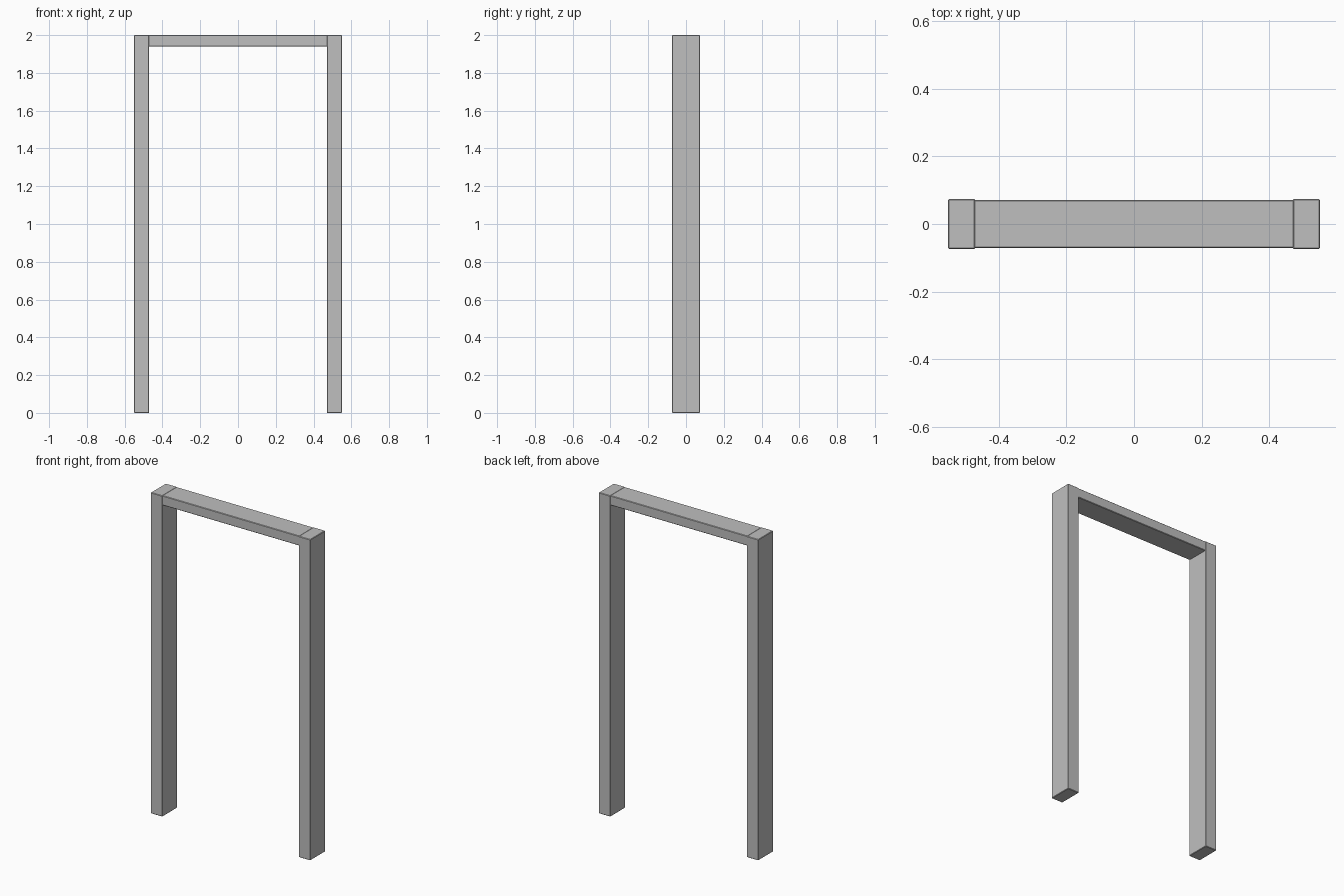
import bpy

cube = bpy.data.objects.get("Cube")
if cube:
    bpy.data.objects.remove(cube, do_unlink=True)

grey = bpy.data.materials.new("plain_grey")
grey.use_nodes = True
colour = (0.52, 0.52, 0.52, 1)
grey.diffuse_color = colour
grey.node_tree.nodes["Principled BSDF"].inputs["Base Color"].default_value = colour


def timber(name, size, location):
    """Squared timber with slightly eased edges."""
    bpy.ops.mesh.primitive_cube_add(size=1, location=location)
    part = bpy.context.object
    part.name = name
    part.scale = size
    bpy.ops.object.transform_apply(location=False, rotation=False, scale=True)
    part.data.materials.append(grey)
    bevel = part.modifiers.new("eased_edges", "BEVEL")
    bevel.width = 0.003
    bevel.segments = 1
    return part


HALF_WIDTH, HEIGHT = 0.55, 2.0
POST_WIDTH, POST_DEPTH = 0.08, 0.148
BEAM_HEIGHT, BEAM_DEPTH = 0.06, 0.142

# Upright posts
for name, side in (("left_post", 1), ("right_post", -1)):
    timber(name, (POST_WIDTH, POST_DEPTH, HEIGHT),
           (side * (HALF_WIDTH - POST_WIDTH / 2), 0, HEIGHT / 2))

# Head beam, fitted between the posts
timber("head_beam", (2 * (HALF_WIDTH - POST_WIDTH) + 0.006, BEAM_DEPTH, BEAM_HEIGHT),
       (0, 0, HEIGHT - BEAM_HEIGHT / 2))
